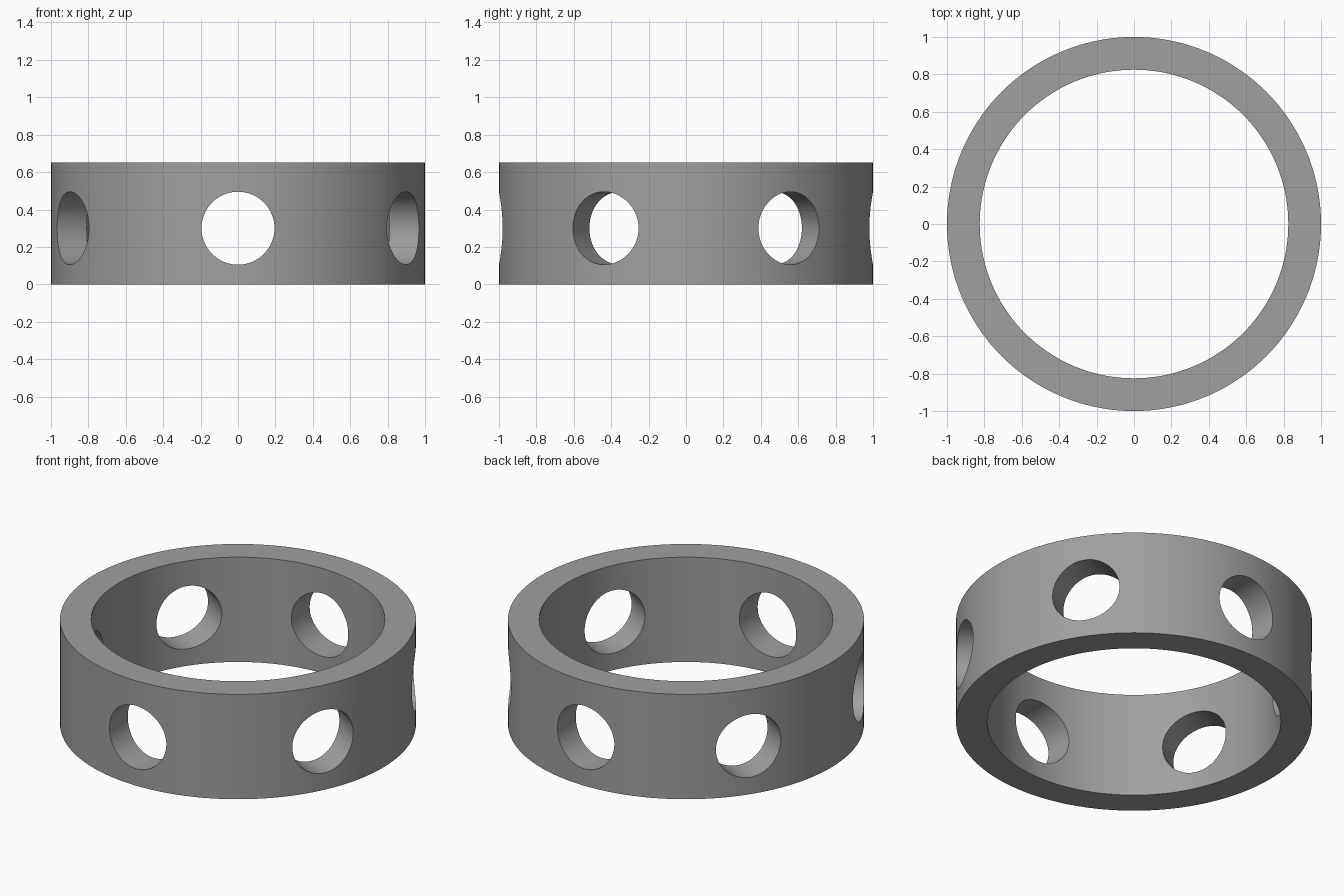
import bpy, bmesh, math
from mathutils import Matrix

if "Cube" in bpy.data.objects:
    bpy.data.objects.remove(bpy.data.objects["Cube"])

OUTER, INNER, HEIGHT = 1.0, 0.825, 0.65
HOLE_R, HOLE_Z = 0.195, 0.30
SEGS = 144

grey = bpy.data.materials.new("metal grey")
grey.diffuse_color = (0.35, 0.35, 0.35, 1)
grey.use_nodes = True
grey.node_tree.nodes["Principled BSDF"].inputs["Base Color"].default_value = grey.diffuse_color


def add_object(name, bm):
    bmesh.ops.recalc_face_normals(bm, faces=bm.faces)
    mesh = bpy.data.meshes.new(name)
    bm.to_mesh(mesh)
    bm.free()
    mesh.materials.append(grey)
    obj = bpy.data.objects.new(name, mesh)
    bpy.context.collection.objects.link(obj)
    return obj


# Ring: rectangular wall section swept around z
bm = bmesh.new()
section = [(INNER, 0), (OUTER, 0), (OUTER, HEIGHT), (INNER, HEIGHT)]
loops = []
for i in range(SEGS):
    a = 2 * math.pi * i / SEGS
    loops.append([bm.verts.new((r * math.cos(a), r * math.sin(a), z)) for r, z in section])
for i in range(SEGS):
    p, q = loops[i], loops[(i + 1) % SEGS]
    for k in range(4):
        n = (k + 1) % 4
        bm.faces.new((p[k], q[k], q[n], p[n]))
ring = add_object("ring", bm)

# Three straight drillings through both walls; the slanted pair cross behind the centre
bpy.context.view_layer.objects.active = ring
ring.select_set(True)
for angle, offset_y in ((90, 0), (30, 0.08), (150, 0.08)):
    bm = bmesh.new()
    place = (Matrix.Translation((0, offset_y, HOLE_Z))
             @ Matrix.Rotation(math.radians(angle), 4, 'Z')
             @ Matrix.Rotation(math.radians(90), 4, 'Y'))
    bmesh.ops.create_cone(bm, cap_ends=True, segments=64, radius1=HOLE_R,
                          radius2=HOLE_R, depth=3, matrix=place)
    drill = add_object("hole_cutter", bm)
    drill.hide_render = True
    cut = ring.modifiers.new("hole", 'BOOLEAN')
    cut.operation, cut.solver, cut.object = 'DIFFERENCE', 'EXACT', drill
    bpy.ops.object.modifier_apply(modifier=cut.name)
    bpy.data.objects.remove(drill)

# Smooth curved walls, crisp rims
bpy.ops.object.shade_smooth_by_angle(angle=math.radians(30))
